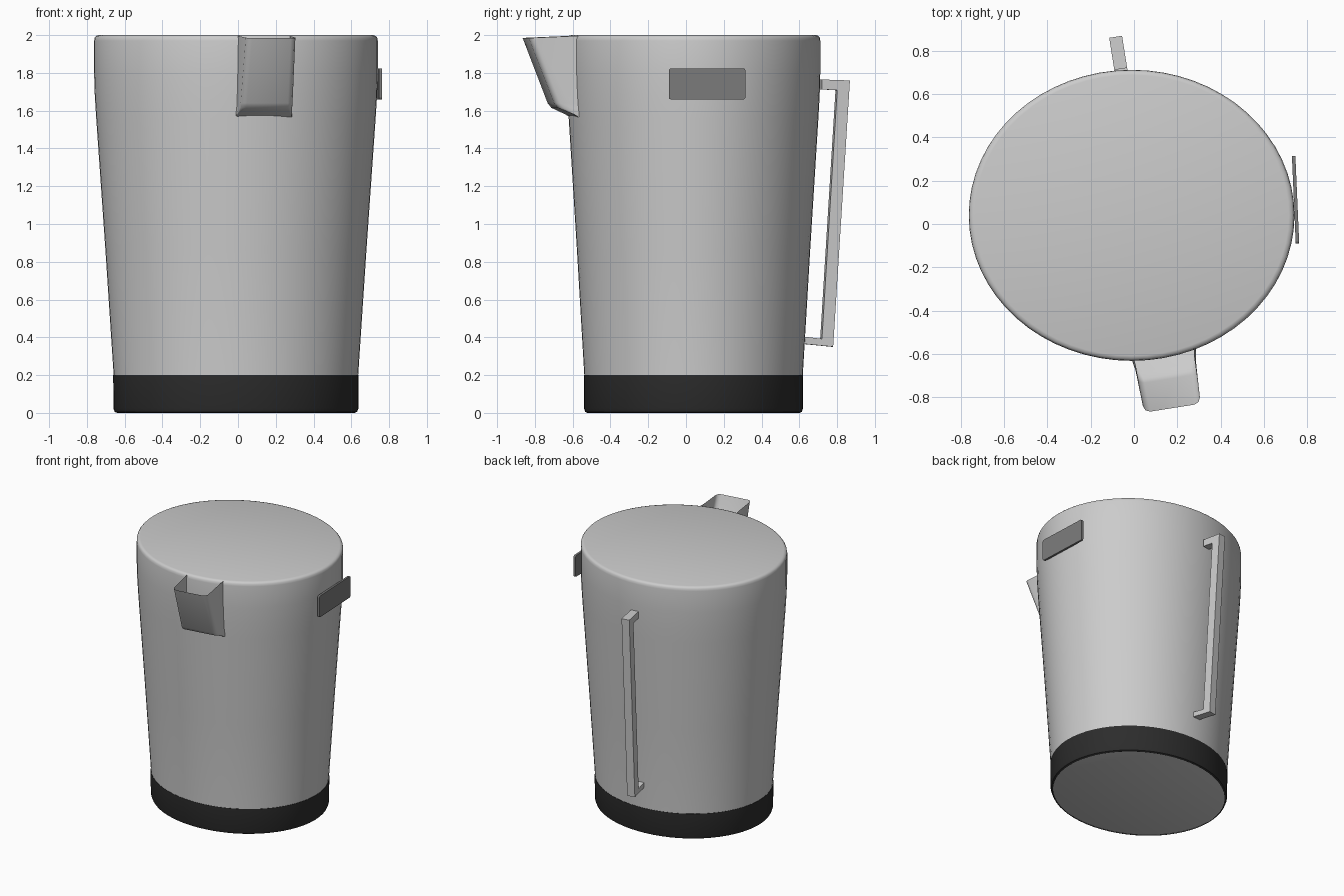
import bpy, bmesh, math
from mathutils import Vector, Matrix

if "Cube" in bpy.data.objects:
    bpy.data.objects.remove(bpy.data.objects["Cube"])

CX, CY, RX, RY = -0.011, 0.04, 0.751, 0.671   # ellipse of the upper body
SEG = 64


def finish(bm, name, smooth=None, color=None):
    bmesh.ops.recalc_face_normals(bm, faces=bm.faces)
    me = bpy.data.meshes.new(name)
    bm.to_mesh(me)
    bm.free()
    ob = bpy.data.objects.new(name, me)
    bpy.context.collection.objects.link(ob)
    if color:
        mat = bpy.data.materials.new(name + "_mat")
        mat.diffuse_color = (*color, 1)
        mat.use_nodes = True
        mat.node_tree.nodes["Principled BSDF"].inputs["Base Color"].default_value = mat.diffuse_color
        me.materials.append(mat)
    if smooth:
        bpy.ops.object.select_all(action='DESELECT')
        ob.select_set(True)
        bpy.context.view_layer.objects.active = ob
        bpy.ops.object.shade_smooth_by_angle(angle=math.radians(smooth))
    return ob


def bridge(bm, rows, closed):
    for a, b in zip(rows, rows[1:]):
        n = len(a)
        for i in range(n if closed else n - 1):
            j = (i + 1) % n
            bm.faces.new((a[i], a[j], b[j], b[i]))


def elliptic_lathe(name, profile, cap, **kw):
    """Loft scaled ellipses; profile holds (scale, z) pairs."""
    bm = bmesh.new()
    rows = [[bm.verts.new((CX + s * RX * math.cos(t), CY + s * RY * math.sin(t), z))
             for t in (2 * math.pi * i / SEG for i in range(SEG))] for s, z in profile]
    bridge(bm, rows, True)
    if cap:
        bm.faces.new(rows[0])
        bm.faces.new(rows[-1])
    return finish(bm, name, **kw)


# tapered oval body with softened rims
elliptic_lathe("body", [(0.83, 0.004), (0.85, 0.009), (0.86, 0.025), (0.862, 0.2),
                        (0.92, 0.86), (0.985, 1.56), (0.995, 1.68), (1.0, 1.8), (1.0, 1.97),
                        (0.996, 1.986), (0.985, 1.996), (0.965, 2.0)], True, smooth=50)

# dark band around the foot
elliptic_lathe("base_band", [(0.838, 0.0), (0.855, 0.006), (0.864, 0.025), (0.865, 0.2),
                             (0.855, 0.2)], False, smooth=40, color=(0.025, 0.025, 0.025))

# open pouring spout: U-shaped slices (depth, half width, z)
bm = bmesh.new()
frame = Matrix.Translation((0.138, -0.602, 0)) @ Matrix.Rotation(math.radians(9), 4, 'Z')
rows = []
for d, w, z in [(0.25, 0.133, 1.985), (0.115, 0.139, 1.64), (0.095, 0.14, 1.615),
                (0.06, 0.142, 1.6), (0.015, 0.145, 1.58), (-0.03, 0.148, 1.555)]:
    r = min(0.03, max(d, 0.004) * 0.3)
    back = -0.05
    half = [(w + 0.012, back), (w + 0.003, min(0.03, d - r)), (w, d - r),
            (w - 0.3 * r, d - 0.3 * r), (w - r, d)]
    pts = [(-x, y) for x, y in half] + half[::-1]
    rows.append([bm.verts.new(frame @ Vector((x, -y, z + (0.013 * (d - y) / 0.3 if z > 1.9 else 0))))
                 for x, y in pts])
bridge(bm, rows, False)
finish(bm, "spout", smooth=45)

# square-section bracket handle, extruded from its side outline (y, z)
outline = [(0.715, 1.765), (0.865, 1.76), (0.775, 0.35), (0.61, 0.366),
           (0.61, 0.405), (0.715, 0.392), (0.797, 1.708), (0.715, 1.713)]
bm = bmesh.new()
sides = []
for x in (-0.03, 0.03):
    sides.append([bm.verts.new((x, y - 0.72, z)) for y, z in outline])
    face = sides[-1]
    for q in ((0, 1, 6, 7), (1, 2, 5, 6), (2, 3, 4, 5)):
        bm.faces.new([face[k] for k in q])
bridge(bm, sides, True)
bm.transform(Matrix.Translation((-0.062, 0.72, 0)) @ Matrix.Rotation(math.radians(9), 4, 'Z'))
finish(bm, "handle")

# thin dark plate on the right side
bm = bmesh.new()
bmesh.ops.create_cube(bm, size=1, matrix=Matrix.Diagonal((0.016, 0.405, 0.165, 1)))
long_edges = [e for e in bm.edges if abs(e.verts[0].co.x - e.verts[1].co.x) > 0.01]
bmesh.ops.bevel(bm, geom=long_edges, offset=0.012, segments=3, profile=0.5, affect='EDGES')
bm.transform(Matrix.Translation((0.745, 0.112, 1.742)) @ Matrix.Rotation(math.radians(2.5), 4, 'Z'))
finish(bm, "side_plate", color=(0.2, 0.2, 0.2))
